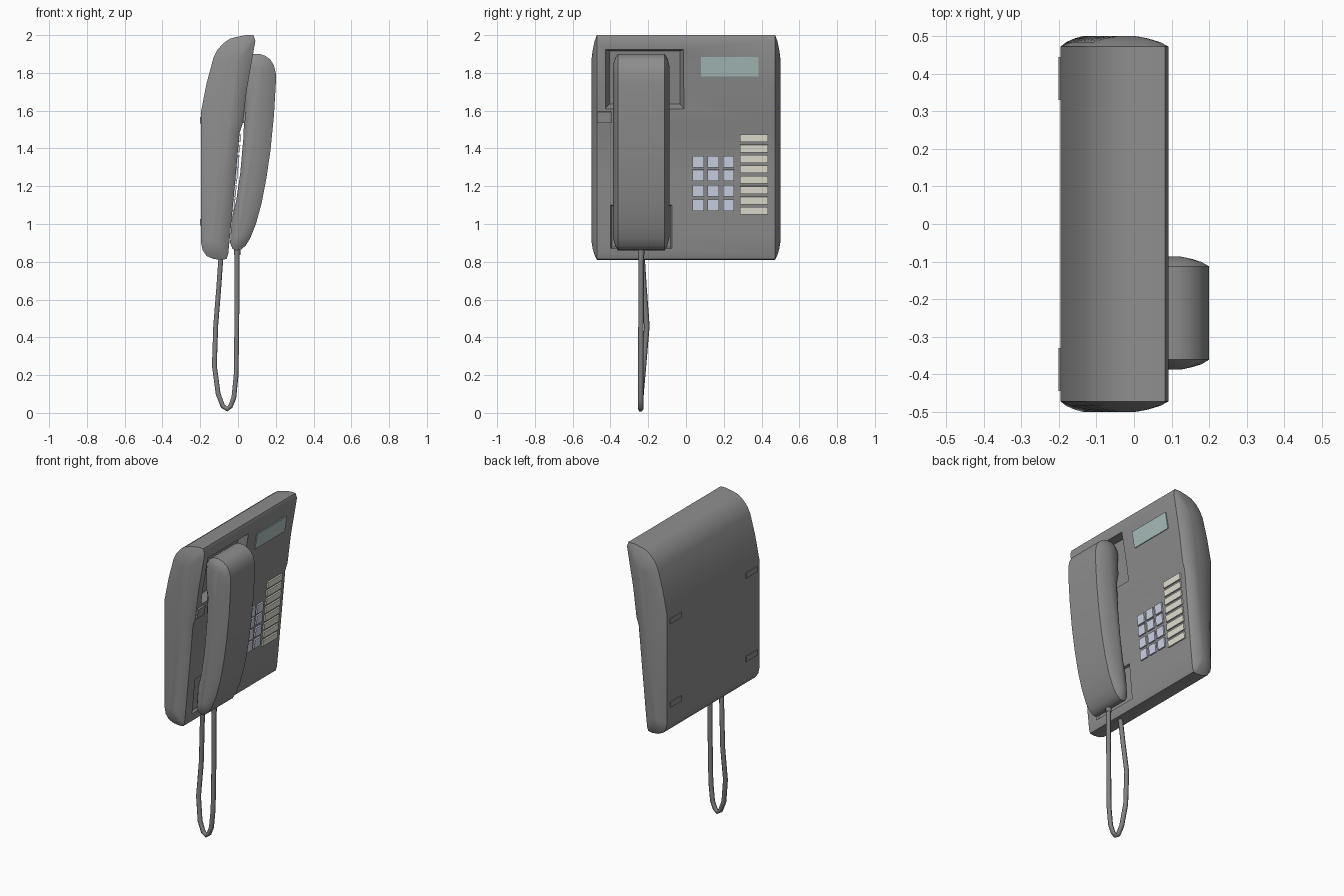
import bpy, bmesh, math
from mathutils import Matrix, Vector

if "Cube" in bpy.data.objects:
    bpy.data.objects.remove(bpy.data.objects["Cube"])


def mat(name, rgb):
    m = bpy.data.materials.new(name)
    m.diffuse_color = (*rgb, 1)
    m.use_nodes = True
    m.node_tree.nodes["Principled BSDF"].inputs["Base Color"].default_value = m.diffuse_color
    return m


SHELL = mat('dark_shell', (.27, .27, .27))
CORD = mat('dark_cord', (.22, .22, .22))


def add(name, bm, material=SHELL):
    bmesh.ops.recalc_face_normals(bm, faces=bm.faces)
    me = bpy.data.meshes.new(name)
    bm.to_mesh(me)
    bm.free()
    ob = bpy.data.objects.new(name, me)
    bpy.context.collection.objects.link(ob)
    me.materials.append(material)
    return ob


def activate(ob):
    bpy.ops.object.select_all(action='DESELECT')
    ob.select_set(True)
    bpy.context.view_layer.objects.active = ob


def smooth(ob, angle=32):
    activate(ob)
    bpy.ops.object.shade_smooth_by_angle(angle=math.radians(angle))


def pillow_slab(name, profile, spine, rings, yc=0):
    """Side profile (x, z) spread along y, sides bulging towards a spine line."""
    (x0, z0), (x1, z1) = spine
    bm = bmesh.new()
    loops = []
    for y, f in [(-h, f) for h, f in reversed(rings)] + rings:
        loop = []
        for x, z in profile:
            zs = min(max(z, z0), z1)
            xs = x0 + (x1 - x0) * (zs - z0) / (z1 - z0)
            loop.append(bm.verts.new((x + (xs - x) * f, yc + y, z + (zs - z) * f)))
        loops.append(loop)
    n = len(profile)
    for a, b in zip(loops, loops[1:]):
        for i in range(n):
            bm.faces.new((a[i], a[(i + 1) % n], b[(i + 1) % n], b[i]))
    bm.faces.new(loops[0])
    bm.faces.new(loops[-1])
    return add(name, bm)


# sloping face of the base, top to bottom
FACE = [(.092, 1.97), (.048, 1.72), (.024, 1.53), (.008, 1.48),
        (-.013, 1.25), (-.042, .94), (-.052, .84)]


def face_at(z):
    for (xa, za), (xb, zb) in zip(FACE, FACE[1:]):
        if za >= z >= zb:
            s = (xa - xb) / (za - zb)
            return xb + s * (z - zb), math.atan(s)


def face_box(name, y0, y1, z0, z1, depth, material=SHELL, taper=1.0):
    """Box straddling the sloping face; taper scales the buried end."""
    zc = (z0 + z1) / 2
    x, a = face_at(zc)
    bm = bmesh.new()
    bmesh.ops.create_cube(bm, size=1)
    for v in bm.verts:
        k = taper if v.co.x < 0 else 2 - taper
        v.co = Vector((v.co.x * 2 * depth, v.co.y * (y1 - y0) * k, v.co.z * (z1 - z0) * k))
    bm.transform(Matrix.Translation((x, (y0 + y1) / 2, zc)) @ Matrix.Rotation(a, 4, 'Y'))
    return add(name, bm, material)


# base housing
body = pillow_slab(
    'base_housing',
    FACE + [(-.06, .815), (-.085, .81), (-.13, .815), (-.165, .83), (-.187, .86), (-.195, .9),
            (-.195, 1.6), (-.165, 1.75), (-.13, 1.88), (-.11, 1.92), (-.08, 1.955),
            (-.045, 1.98), (-.01, 1.99), (.04, 2.0), (.082, 2.0)],
    ((-.12, .93), (-.02, 1.84)),
    [(.472, 0), (.484, .2), (.494, .5), (.5, .8)])

# rests for the earpiece and mouthpiece
for dims in [(-.425, -.012, 1.61, 1.925, .05, SHELL, .9),
             (-.4, -.075, .87, 1.1, .015, SHELL, .95)]:
    cutter = face_box('rest_cutter', *dims)
    cutter.hide_render = True
    mod = body.modifiers.new('rest', 'BOOLEAN')
    mod.operation = 'DIFFERENCE'
    mod.solver = 'EXACT'
    mod.object = cutter
    activate(body)
    bpy.ops.object.modifier_apply(modifier='rest')
    bpy.data.objects.remove(cutter)
smooth(body)

# handset
handset = pillow_slab(
    'handset',
    [(-.03, .87), (-.01, .86), (.012, .862), (.04, .885), (.065, .925), (.095, 1.0),
     (.125, 1.11), (.15, 1.24), (.172, 1.39), (.19, 1.57), (.2, 1.74), (.2, 1.8),
     (.19, 1.84), (.172, 1.87), (.145, 1.89), (.115, 1.9), (.08, 1.9), (.05, 1.885),
     (.03, 1.85), (.025, 1.7), (.036, 1.63), (.028, 1.45), (.012, 1.27), (-.01, 1.12),
     (-.033, 1.03), (-.042, .9)],
    ((.01, .95), (.11, 1.82)),
    [(.124, 0), (.136, .22), (.144, .5), (.15, .8)], yc=-.237)
smooth(handset, 40)

# hook switch beside the handset
face_box('hook_switch', -.47, -.395, 1.535, 1.595, .012)

# display
face_box('display', .08, .385, 1.78, 1.885, .006, mat('display_glass', (.4, .53, .52)))

# number keys
key_mat = mat('number_key', (.61, .66, .79))
for z in (1.33, 1.258, 1.177, 1.1):
    for y in (.065, .145, .225):
        face_box('number_key', y - .03, y + .03, z - .03, z + .03, .01, key_mat)

# memory keys
memory_mat = mat('memory_key', (.77, .75, .64))
for i in range(8):
    z = 1.455 - i * .055
    face_box('memory_key', .285, .435, z - .02, z + .02, .01, memory_mat)

# feet on the back
for y in (-.387, .387):
    for z in (1.01, 1.55):
        bm = bmesh.new()
        bmesh.ops.create_cube(bm, size=1)
        bm.transform(Matrix.Translation((-.194, y, z)) @ Matrix.Diagonal((.014, .115, .035, 1)))
        add('foot', bm)

# cord
path = [(-.005, -.238, .88), (-.006, -.238, .5), (-.01, -.24, .2), (-.022, -.24, .08),
        (-.04, -.24, .035), (-.058, -.24, .02), (-.08, -.24, .035), (-.105, -.238, .1),
        (-.125, -.225, .25), (-.118, -.207, .46), (-.102, -.222, .66), (-.088, -.235, .86)]
curve = bpy.data.curves.new('cord', 'CURVE')
curve.dimensions = '3D'
curve.bevel_depth = .0145
curve.bevel_resolution = 1
curve.use_fill_caps = True
curve.materials.append(CORD)
spline = curve.splines.new('POLY')
spline.points.add(len(path) - 1)
for p, co in zip(spline.points, path):
    p.co = (*co, 1)
bpy.context.collection.objects.link(bpy.data.objects.new('cord', curve))

# cord plug under the handset
bm = bmesh.new()
bmesh.ops.create_cone(bm, cap_ends=True, segments=8, radius1=.017, radius2=.017, depth=.04,
                      matrix=Matrix.Translation((-.005, -.238, .855)))
smooth(add('cord_plug', bm, CORD), 50)
